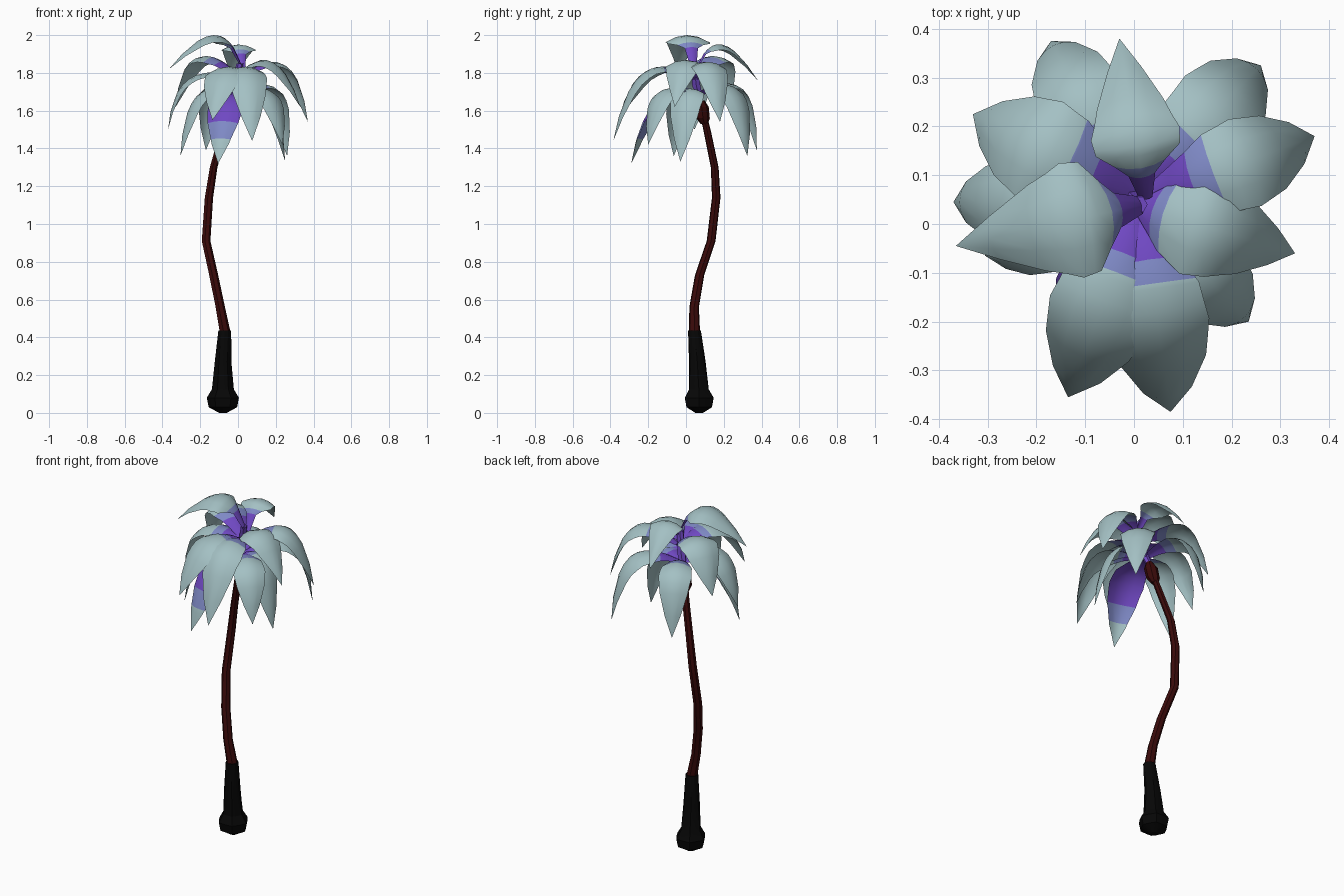
import bpy, bmesh, math
from mathutils import Vector

if "Cube" in bpy.data.objects:
    bpy.data.objects.remove(bpy.data.objects["Cube"])


def material(name, rgb):
    m = bpy.data.materials.new(name)
    m.diffuse_color = (*rgb, 1)
    m.use_nodes = True
    m.node_tree.nodes["Principled BSDF"].inputs["Base Color"].default_value = m.diffuse_color
    return m


TEAL = material("pale_teal", (0.37, 0.53, 0.55))
BLUE = material("periwinkle", (0.21, 0.25, 0.56))
PURPLE = material("purple", (0.16, 0.065, 0.54))
BARK = material("maroon_bark", (0.042, 0.003, 0.003))
BLACK = material("black_bark", (0.002, 0.002, 0.002))


def finish(name, bm, mats, angle):
    me = bpy.data.meshes.new(name)
    bm.to_mesh(me)
    bm.free()
    ob = bpy.data.objects.new(name, me)
    bpy.context.collection.objects.link(ob)
    for m in mats:
        me.materials.append(m)
    bpy.ops.object.select_all(action='DESELECT')
    ob.select_set(True)
    bpy.context.view_layer.objects.active = ob
    bpy.ops.object.shade_smooth_by_angle(angle=math.radians(angle))
    return ob


def tube(name, rings, sides, mat, lump=0.0, angle=25):
    """Capped tube through rings of (x, y, z, radius)."""
    bm = bmesh.new()
    loops = []
    for x, y, z, r in rings:
        loop = []
        for i in range(sides):
            a = math.tau * i / sides
            k = r * (1 - (lump if i % 2 and r > 0.05 else 0))
            loop.append(bm.verts.new((x + k * math.cos(a), y + k * math.sin(a), z)))
        loops.append(loop)
    for lo, hi in zip(loops, loops[1:]):
        for i in range(sides):
            j = (i + 1) % sides
            bm.faces.new((lo[i], lo[j], hi[j], hi[i]))
    bm.faces.new(loops[0][::-1])
    bm.faces.new(loops[-1])
    return finish(name, bm, [mat], angle)


# Flared dark foot of the trunk
tube("trunk_foot", [(-0.08, 0.07, 0.0, 0.02), (-0.08, 0.07, 0.03, 0.075),
                    (-0.08, 0.07, 0.08, 0.085), (-0.08, 0.068, 0.125, 0.058),
                    (-0.079, 0.06, 0.27, 0.044), (-0.07, 0.045, 0.435, 0.034)],
     12, BLACK, lump=0.1)

# Bent trunk
tube("trunk", [(-0.07, 0.045, 0.43, 0.03), (-0.095, 0.043, 0.56, 0.026),
               (-0.13, 0.072, 0.73, 0.025), (-0.17, 0.133, 0.91, 0.024),
               (-0.155, 0.16, 1.14, 0.023), (-0.13, 0.152, 1.3, 0.021),
               (-0.08, 0.115, 1.48, 0.02), (-0.05, 0.088, 1.6, 0.018)], 7, BARK)

# Swollen bud under the crown, and the crown core
tube("crown_bud", [(-0.064, 0.097, 1.53, 0.02), (-0.058, 0.09, 1.56, 0.036),
                   (-0.048, 0.083, 1.62, 0.037), (-0.04, 0.08, 1.655, 0.018)], 8, BARK)
tube("crown_core", [(-0.04, 0.08, 1.64, 0.016), (-0.01, 0.055, 1.73, 0.025),
                    (0.01, 0.04, 1.85, 0.018)], 6, PURPLE)

# Blade outlines: fraction of length, fraction of half width
OVAL = [(0, 0.2), (0.12, 0.5), (0.3, 0.9), (0.5, 1.0), (0.7, 0.84), (0.87, 0.48), (1, 0)]
KITE = [(0, 0.2), (0.12, 0.7), (0.3, 1.0), (0.5, 0.92), (0.7, 0.7), (0.87, 0.36), (1, 0)]
ARCH = [(0, 0.15), (0.18, 0.3), (0.34, 0.95), (0.5, 1.0), (0.7, 0.75), (0.87, 0.38), (1, 0)]


def width_at(outline, t):
    for (t0, w0), (t1, w1) in zip(outline, outline[1:]):
        if t <= t1:
            return w0 + (w1 - w0) * (t - t0) / (t1 - t0)
    return 0


def leaf(name, root, bend, lift, tip, half, purple=0.18, blue=0.28, outline=OVAL):
    """Arched blade: the control point lies at fraction bend, height lift."""
    root, tip = Vector(root), Vector(tip)
    ctrl = root.lerp(tip, bend)
    ctrl.z = lift
    side = Vector((root.y - tip.y, tip.x - root.x, 0)).normalized()
    ts = sorted({t for t, _ in outline} | {purple, blue, 0.4, 0.6})
    bm = bmesh.new()
    rows = []
    for t in ts:
        p = root * (1 - t) ** 2 + ctrl * 2 * t * (1 - t) + tip * t * t
        d = ((ctrl - root) * (1 - t) + (tip - ctrl) * t).normalized()
        up = d.cross(side)
        w = half * width_at(outline, t)
        if t == 1:
            rows.append([bm.verts.new(p)])
        else:
            rows.append([bm.verts.new(p + side * w * s - up * w * 0.32 * s * s)
                         for s in (1, 0.5, 0, -0.5, -1)])
    for i, (a, b) in enumerate(zip(rows, rows[1:])):
        mid = (ts[i] + ts[i + 1]) / 2
        index = 2 if mid < purple else 1 if mid < blue else 0
        for k in range(4):
            quad = (a[k], b[k], b[k + 1], a[k + 1]) if len(b) > 1 else (a[k], b[0], a[k + 1])
            bm.faces.new(quad).material_index = index
    bmesh.ops.recalc_face_normals(bm, faces=bm.faces)
    bm.normal_update()
    if sum(f.normal.z for f in bm.faces) < 0:
        bmesh.ops.reverse_faces(bm, faces=bm.faces)
    return finish(name, bm, [TEAL, BLUE, PURPLE], 40)


TOP, MID, LOW = (0.02, 0.04, 1.84), (0.015, 0.045, 1.77), (-0.01, 0.055, 1.68)

# Upper leaves
leaf("upper_leaf_left", TOP, 0.28, 2.17, (-0.365, -0.045, 1.82), 0.12, 0.18, 0.25, ARCH)
leaf("upper_leaf_back", (0.025, 0.05, 1.82), 0.35, 2.11, (-0.03, 0.38, 1.76), 0.092, 0.18, 0.25, ARCH)
leaf("upper_leaf_right", (0.01, 0.035, 1.80), 0.6, 2.0, (0.33, -0.06, 1.62), 0.108, 0.07, 0.13, KITE)

# Middle leaves
leaf("middle_leaf_front", MID, 0.77, 1.99, (0.075, -0.385, 1.44), 0.105, 0.19, 0.28)
leaf("middle_leaf_front_left", MID, 0.72, 1.97, (-0.135, -0.355, 1.55), 0.108, 0.19, 0.27)
leaf("middle_leaf_right", MID, 0.78, 2.03, (0.37, 0.18, 1.54), 0.095, 0.2, 0.3)
leaf("middle_leaf_back_left", MID, 0.78, 2.07, (-0.33, 0.225, 1.62), 0.108, 0.2, 0.31)
leaf("middle_leaf_left", MID, 0.93, 1.9, (-0.37, 0.045, 1.5), 0.088)

# Lower drooping leaves
leaf("lower_leaf_front_right", LOW, 0.92, 1.84, (0.235, -0.2, 1.42), 0.088)
leaf("lower_leaf_right", LOW, 0.85, 1.84, (0.25, -0.03, 1.33), 0.09)
leaf("lower_leaf_back_right", LOW, 0.95, 1.9, (0.26, 0.325, 1.36), 0.095)
leaf("lower_leaf_back", LOW, 0.95, 1.9, (-0.17, 0.375, 1.39), 0.09)
leaf("lower_leaf_left", LOW, 0.85, 1.84, (-0.305, -0.065, 1.36), 0.085)
leaf("lower_leaf_front", LOW, 0.75, 1.78, (-0.105, -0.29, 1.32), 0.1, 0.7, 0.84)
